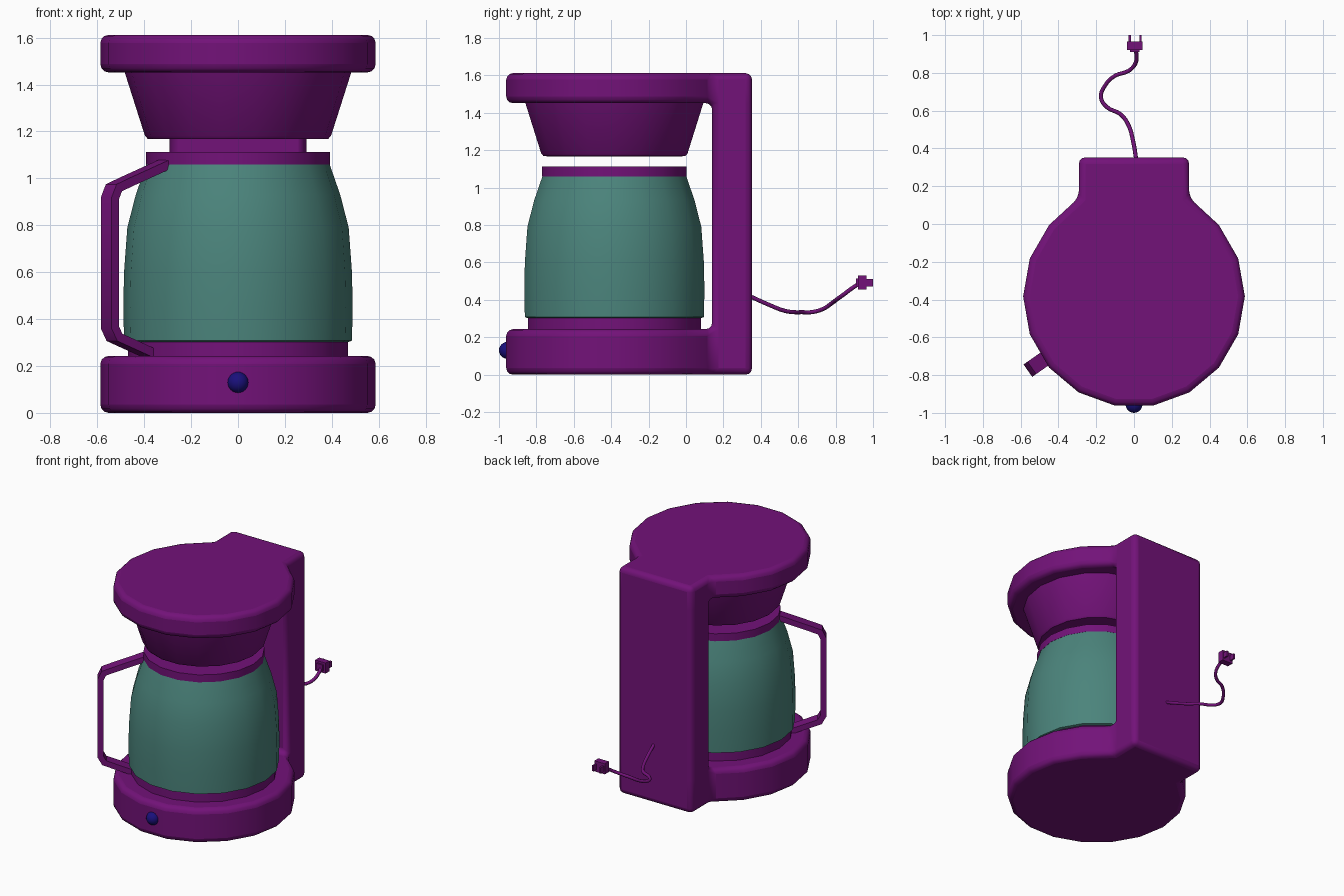
import bpy, bmesh, math
from mathutils import Vector, Matrix

if "Cube" in bpy.data.objects:
    bpy.data.objects.remove(bpy.data.objects["Cube"])

CY = -0.383      # centre of the round parts
SIDES = 18


def material(name, rgb):
    m = bpy.data.materials.new(name)
    m.diffuse_color = (*rgb, 1)
    m.use_nodes = True
    m.node_tree.nodes["Principled BSDF"].inputs["Base Color"].default_value = m.diffuse_color
    return m


PURPLE = material("purple_plastic", (0.17, 0.006, 0.19))
TEAL = material("teal_glass", (0.07, 0.23, 0.2))
BLUE = material("blue_button", (0.01, 0.005, 0.2))


def finish(name, bm, mat, bevel=0, angle=35):
    bmesh.ops.recalc_face_normals(bm, faces=bm.faces)
    me = bpy.data.meshes.new(name)
    bm.to_mesh(me)
    bm.free()
    me.materials.append(mat)
    ob = bpy.data.objects.new(name, me)
    bpy.context.collection.objects.link(ob)
    if bevel:
        b = ob.modifiers.new("bevel", 'BEVEL')
        b.width, b.segments = bevel, 3
        b.limit_method, b.angle_limit = 'ANGLE', math.radians(32)
    bpy.ops.object.select_all(action='DESELECT')
    ob.select_set(True)
    bpy.context.view_layer.objects.active = ob
    bpy.ops.object.shade_smooth_by_angle(angle=math.radians(angle))
    return ob


def lathe(name, profile, mat):
    """Closed solid of revolution from (radius, z) points."""
    bm = bmesh.new()
    rings = [[bm.verts.new((r * math.cos(a), CY + r * math.sin(a), z))
              for a in (math.tau * k / SIDES for k in range(SIDES))]
             for r, z in profile]
    for lo, hi in zip(rings, rings[1:]):
        for k in range(SIDES):
            j = (k + 1) % SIDES
            bm.faces.new((lo[k], lo[j], hi[j], hi[k]))
    bm.faces.new(rings[0])
    bm.faces.new(rings[-1])
    return finish(name, bm, mat)


def sweep(name, path, side, w, t, mat):
    """Rectangular bar along a planar path; side is the plane normal."""
    bm = bmesh.new()
    rings = []
    for i, p in enumerate(path):
        d1 = (p - path[max(i - 1, 0)]).normalized()
        d2 = (path[min(i + 1, len(path) - 1)] - p).normalized()
        n = (d1 + d2).normalized().cross(side)
        k = t / 2 / max(0.5, (d1 + d2).length / 2 if d1.length and d2.length else 1)
        rings.append([bm.verts.new(p + n * k * a + side * w / 2 * b)
                      for a, b in ((-1, -1), (1, -1), (1, 1), (-1, 1))])
    for lo, hi in zip(rings, rings[1:]):
        for k in range(4):
            j = (k + 1) % 4
            bm.faces.new((lo[k], lo[j], hi[j], hi[k]))
    bm.faces.new(rings[0])
    bm.faces.new(rings[-1])
    return finish(name, bm, mat, angle=30)


def box(bm, lo, hi):
    c = [(a + b) / 2 for a, b in zip(lo, hi)]
    s = [b - a for a, b in zip(lo, hi)]
    bmesh.ops.create_cube(bm, size=1, matrix=Matrix.Translation(c) @ Matrix.Diagonal((*s, 1)))


# Body: round base and lid joined by a rear column, one continuous shell
R = 0.587
disc = [(R * math.cos(math.radians(a)), CY + R * math.sin(math.radians(a)))
        for a in range(-220, 41, 20)]
disc = [(-0.292, 0.14)] + disc + [(0.292, 0.14)]
neck = [(0.292, 0.353), (-0.292, 0.353)]
n = len(disc)
bm = bmesh.new()
levels = [[bm.verts.new((x, y, z)) for x, y in disc + neck] for z in (0, 0.243, 1.452, 1.612)]
bm.faces.new(levels[0])
bm.faces.new(levels[3])
for v in levels[1:3]:
    bm.faces.new(v[:n])
for layer in range(3):
    lo, hi = levels[layer], levels[layer + 1]
    edges = [(k, (k + 1) % (n + 2)) for k in range(n + 2)]
    if layer == 1:
        edges = edges[n - 1:] + [(0, n - 1)]
    for a, b in edges:
        bm.faces.new((lo[a], lo[b], hi[b], hi[a]))
finish("body", bm, PURPLE, bevel=0.035)

# Filter funnel under the lid
lathe("filter_funnel", [(0.36, 1.167), (0.385, 1.169), (0.397, 1.182), (0.484, 1.455)], PURPLE)

# Carafe
lathe("warming_plate", [(0.47, 0.235), (0.47, 0.305)], PURPLE)
lathe("carafe_glass", [(0.47, 0.302), (0.486, 0.308), (0.489, 0.45), (0.486, 0.6), (0.472, 0.79),
                       (0.436, 0.93), (0.39, 1.062)], TEAL)
lathe("carafe_lid", [(0.392, 1.06), (0.392, 1.113)], PURPLE)

# Carafe handle, turned toward the front left
ang = math.radians(215)
out = Vector((math.cos(ang), math.sin(ang), 0))
handle = [(0.36, 1.068), (0.585, 0.984), (0.646, 0.96), (0.667, 0.915), (0.667, 0.365),
          (0.643, 0.322), (0.45, 0.25)]
sweep("carafe_handle", [Vector((0, CY, z)) + out * r for r, z in handle],
      out.cross(Vector((0, 0, 1))), 0.08, 0.038, PURPLE)

# Power button
bm = bmesh.new()
bmesh.ops.create_uvsphere(bm, u_segments=20, v_segments=12, radius=0.045,
                          matrix=Matrix.Translation((0, -0.955, 0.13)))
finish("power_button", bm, BLUE, angle=60)

# Power cord
pts = [(0.012, 0.34, 0.42), (-0.005, 0.44, 0.375), (-0.03, 0.525, 0.342), (-0.07, 0.58, 0.334),
       (-0.145, 0.62, 0.334), (-0.175, 0.67, 0.334), (-0.155, 0.73, 0.35), (-0.1, 0.785, 0.386),
       (-0.03, 0.81, 0.405), (0.005, 0.845, 0.43), (0.014, 0.885, 0.46), (0.007, 0.93, 0.49)]
cu = bpy.data.curves.new("power_cord", 'CURVE')
cu.dimensions = '3D'
cu.bevel_depth, cu.bevel_resolution, cu.resolution_u = 0.011, 2, 4
cu.use_fill_caps = True
sp = cu.splines.new('BEZIER')
sp.bezier_points.add(len(pts) - 1)
for b, p in zip(sp.bezier_points, pts):
    b.co = p
    b.handle_left_type = b.handle_right_type = 'AUTO'
cu.materials.append(PURPLE)
bpy.context.collection.objects.link(bpy.data.objects.new("power_cord", cu))

# Plug with two prongs
bm = bmesh.new()
box(bm, (-0.036, 0.92, 0.455), (0.046, 0.965, 0.53))
box(bm, (-0.02, 0.91, 0.47), (0.03, 0.925, 0.515))
for x in (-0.022, 0.034):
    box(bm, (x - 0.006, 0.96, 0.472), (x + 0.006, 1.0, 0.512))
finish("plug", bm, PURPLE)
